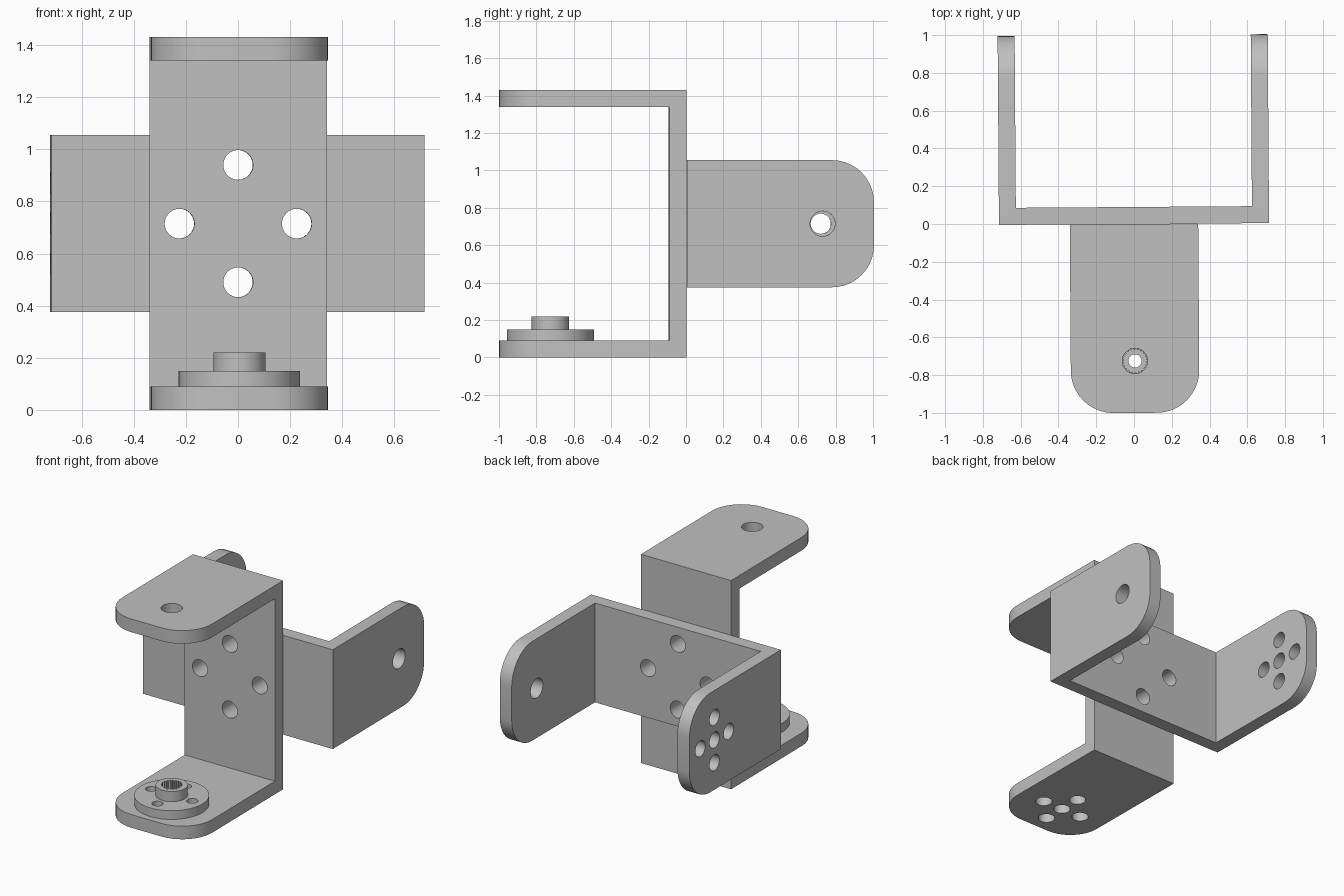
import bpy, bmesh, math
from mathutils import Matrix, Vector

cube = bpy.data.objects.get("Cube")
if cube:
    bpy.data.objects.remove(cube, do_unlink=True)

SPAN, WIDTH, DEPTH, THICK = 1.43, 0.68, 1.0, 0.09
CORNER, PIVOT = 0.225, 0.725          # arm corner radius, pivot distance
HORN_RING = 0.155                     # radius of the screw circle on the arm
TILT = Matrix.Rotation(math.radians(0.4), 4, 'Z')

grey = bpy.data.materials.new("plain grey")
grey.use_nodes = True
grey.diffuse_color = (0.53, 0.53, 0.53, 1)
grey.node_tree.nodes["Principled BSDF"].inputs["Base Color"].default_value = grey.diffuse_color


def make_object(name, bm):
    bmesh.ops.recalc_face_normals(bm, faces=bm.faces)
    mesh = bpy.data.meshes.new(name)
    bm.to_mesh(mesh)
    bm.free()
    mesh.materials.append(grey)
    ob = bpy.data.objects.new(name, mesh)
    bpy.context.collection.objects.link(ob)
    return ob


def activate(ob):
    bpy.ops.object.select_all(action='DESELECT')
    ob.select_set(True)
    bpy.context.view_layer.objects.active = ob


def extrude_profile(bm, points, z0, z1):
    face = bm.faces.new([bm.verts.new((x, y, z0)) for x, y in points])
    new = bmesh.ops.extrude_face_region(bm, geom=[face])["geom"]
    verts = [v for v in new if isinstance(v, bmesh.types.BMVert)]
    bmesh.ops.translate(bm, verts=verts, vec=(0, 0, z1 - z0))


def add_cylinder(bm, centre, radius, length, axis='Z', sides=40):
    turn = {'X': Matrix.Rotation(math.pi / 2, 4, 'Y'),
            'Y': Matrix.Rotation(math.pi / 2, 4, 'X'),
            'Z': Matrix.Identity(4)}[axis]
    bmesh.ops.create_cone(bm, cap_ends=True, segments=sides, radius1=radius,
                          radius2=radius, depth=length,
                          matrix=Matrix.Translation(centre) @ turn)


def cross(radius):
    return [(radius, 0), (-radius, 0), (0, radius), (0, -radius)]


def cut(ob, cutter_bm):
    cutter = make_object("hole_cutter", cutter_bm)
    cutter.hide_render = True
    mod = ob.modifiers.new("holes", 'BOOLEAN')
    mod.operation = 'DIFFERENCE'
    mod.solver = 'EXACT'
    mod.object = cutter
    activate(ob)
    bpy.ops.object.modifier_apply(modifier=mod.name)
    bpy.data.objects.remove(cutter, do_unlink=True)


def finish(ob, matrix):
    ob.data.transform(TILT @ matrix)
    activate(ob)
    bpy.ops.object.shade_smooth_by_angle()


def bracket(name, matrix):
    # U-shaped strip with its arms along +y
    h, t = SPAN / 2, THICK
    half = [(h, 0), (h, DEPTH), (h - t, DEPTH), (h - t, t)]
    bm = bmesh.new()
    extrude_profile(bm, half + [(-x, y) for x, y in reversed(half)],
                    -WIDTH / 2, WIDTH / 2)
    # round the free corners of both arms
    ends = [e for e in bm.edges
            if all(abs(v.co.y - DEPTH) < 1e-4 for v in e.verts)
            and abs(e.verts[0].co.z - e.verts[1].co.z) < 1e-4]
    bmesh.ops.bevel(bm, geom=ends, offset=CORNER, segments=10, profile=0.5,
                    affect='EDGES')
    ob = make_object(name, bm)

    # screw holes in one arm, pivot hole in the other, four in the base
    holes = bmesh.new()
    arm = h - t / 2
    for y, z in [(0, 0)] + cross(HORN_RING):
        add_cylinder(holes, (-arm, PIVOT + y, z), 0.054, 3 * t, 'X')
    add_cylinder(holes, (arm, PIVOT, 0), 0.067, 3 * t, 'X')
    for x, z in cross(0.225):
        add_cylinder(holes, (x, t / 2, z), 0.057, 3 * t, 'Y')
    cut(ob, holes)
    finish(ob, matrix)


# Two identical brackets, back to back and turned a quarter
lift = Matrix.Translation((0, 0, SPAN / 2))
upright = Matrix(((0, 0, 1, 0), (0, -1, 0, 0), (1, 0, 0, 0), (0, 0, 0, 1)))
bracket("rear_bracket", lift)
bracket("front_bracket", lift @ upright)

# Round horn on the lower arm
place = Matrix.Translation((0, -PIVOT, THICK))
DISC, BOSS = 0.06, 0.07
bm = bmesh.new()
add_cylinder(bm, (0, 0, DISC / 2), 0.2325, DISC, sides=64)
disc = make_object("horn_disc", bm)
holes = bmesh.new()
for x, y in [(0, 0)] + cross(HORN_RING):
    add_cylinder(holes, (x, y, DISC / 2), 0.035, 3 * DISC, sides=32)
cut(disc, holes)
finish(disc, place)

# Boss with a splined socket
bm = bmesh.new()
add_cylinder(bm, (0, 0, DISC + BOSS / 2), 0.1, BOSS, sides=48)
boss = make_object("horn_boss", bm)
TEETH = 22
spline = []
for i in range(TEETH * 4):
    r = 0.067 if i % 4 < 2 else 0.059
    a = math.tau * i / (TEETH * 4)
    spline.append((r * math.cos(a), r * math.sin(a)))
holes = bmesh.new()
extrude_profile(holes, spline, 0, DISC + 2 * BOSS)
cut(boss, holes)
finish(boss, place)
